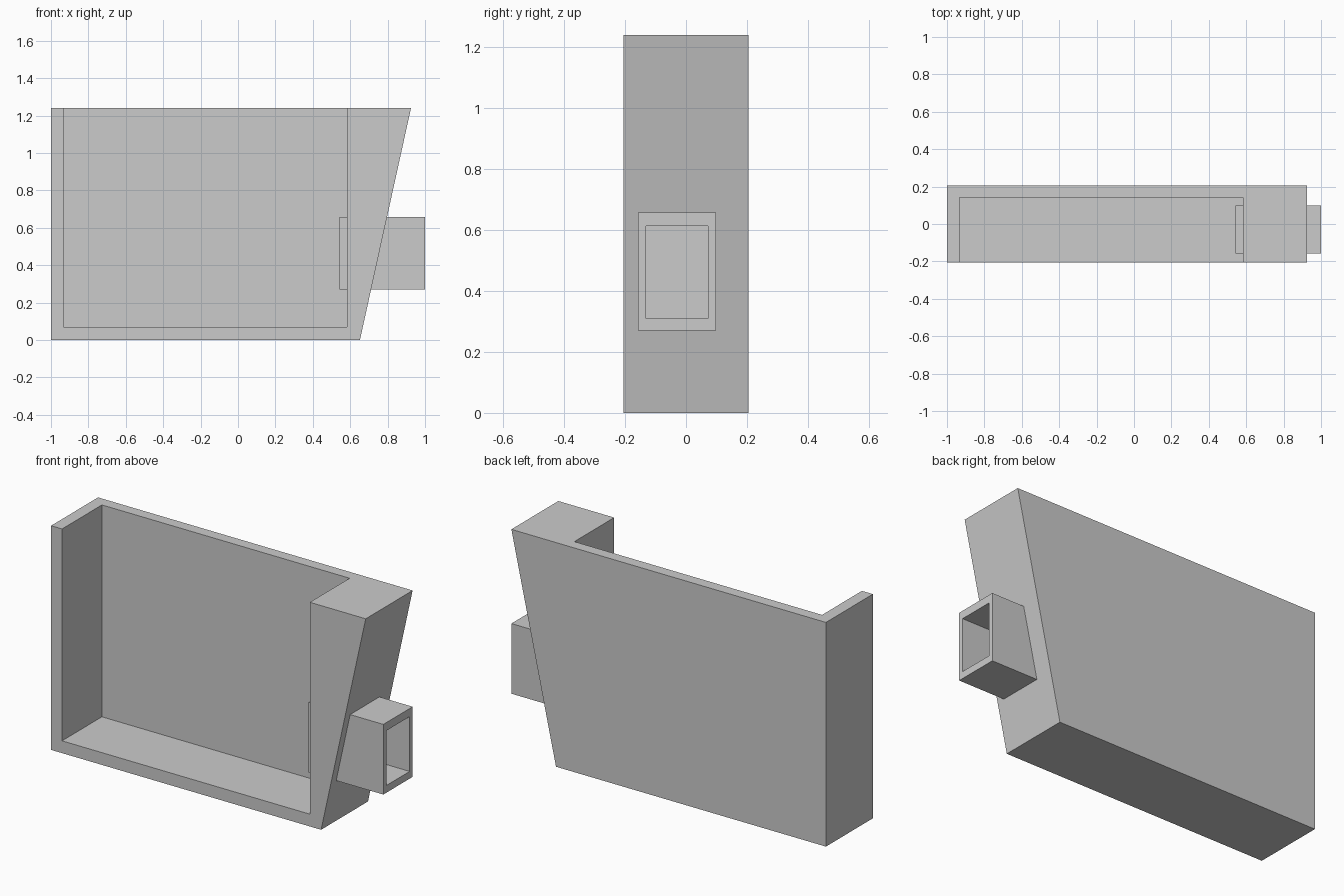
import bpy, bmesh
from mathutils import Vector

cube = bpy.data.objects.get("Cube")
if cube:
    bpy.data.objects.remove(cube, do_unlink=True)

grey = bpy.data.materials.new("plain grey")
grey.use_nodes = True
colour = (0.6, 0.6, 0.6, 1)
grey.diffuse_color = colour
grey.node_tree.nodes["Principled BSDF"].inputs["Base Color"].default_value = colour


def prism(name, outline, y0, y1):
    """Extrude an x-z outline from y0 to y1."""
    bm = bmesh.new()
    face = bm.faces.new([bm.verts.new((x, y0, z)) for x, z in outline])
    extruded = bmesh.ops.extrude_face_region(bm, geom=[face])["geom"]
    verts = [v for v in extruded if isinstance(v, bmesh.types.BMVert)]
    bmesh.ops.translate(bm, verts=verts, vec=Vector((0, y1 - y0, 0)))
    bmesh.ops.recalc_face_normals(bm, faces=bm.faces)
    mesh = bpy.data.meshes.new(name)
    bm.to_mesh(mesh)
    bm.free()
    mesh.materials.append(grey)
    obj = bpy.data.objects.new(name, mesh)
    bpy.context.collection.objects.link(obj)
    return obj


def box(name, x0, x1, y0, y1, z0, z1):
    return prism(name, [(x0, z0), (x1, z0), (x1, z1), (x0, z1)], y0, y1)


def cut(target, cutter):
    """Subtract the cutter, bake the result and delete the cutter."""
    mod = target.modifiers.new("cut", "BOOLEAN")
    mod.operation = "DIFFERENCE"
    mod.solver = "EXACT"
    mod.object = cutter
    bpy.context.view_layer.update()
    graph = bpy.context.evaluated_depsgraph_get()
    mesh = bpy.data.meshes.new_from_object(target.evaluated_get(graph))
    target.modifiers.clear()
    target.data = mesh
    bpy.data.objects.remove(cutter, do_unlink=True)


# Tray body with a slanted end, open at the front and the top
height, half_depth = 1.24, 0.205
body = prism("tray_body", [(-1, 0), (0.652, 0), (0.925, height), (-1, height)],
             -half_depth, half_depth)
cut(body, box("cavity", -0.933, 0.583, -0.5, 0.143, 0.068, 1.6))

# Socket through the thick end, hidden inside the spout wall
cut(body, box("socket", 0.4, 1.2, -0.145, 0.085, 0.29, 0.635))

# Rectangular hollow spout passing through the slanted end
spout = box("spout", 0.543, 1, -0.158, 0.098, 0.27, 0.658)
cut(spout, box("bore", 0.4, 1.2, -0.132, 0.072, 0.31, 0.613))
